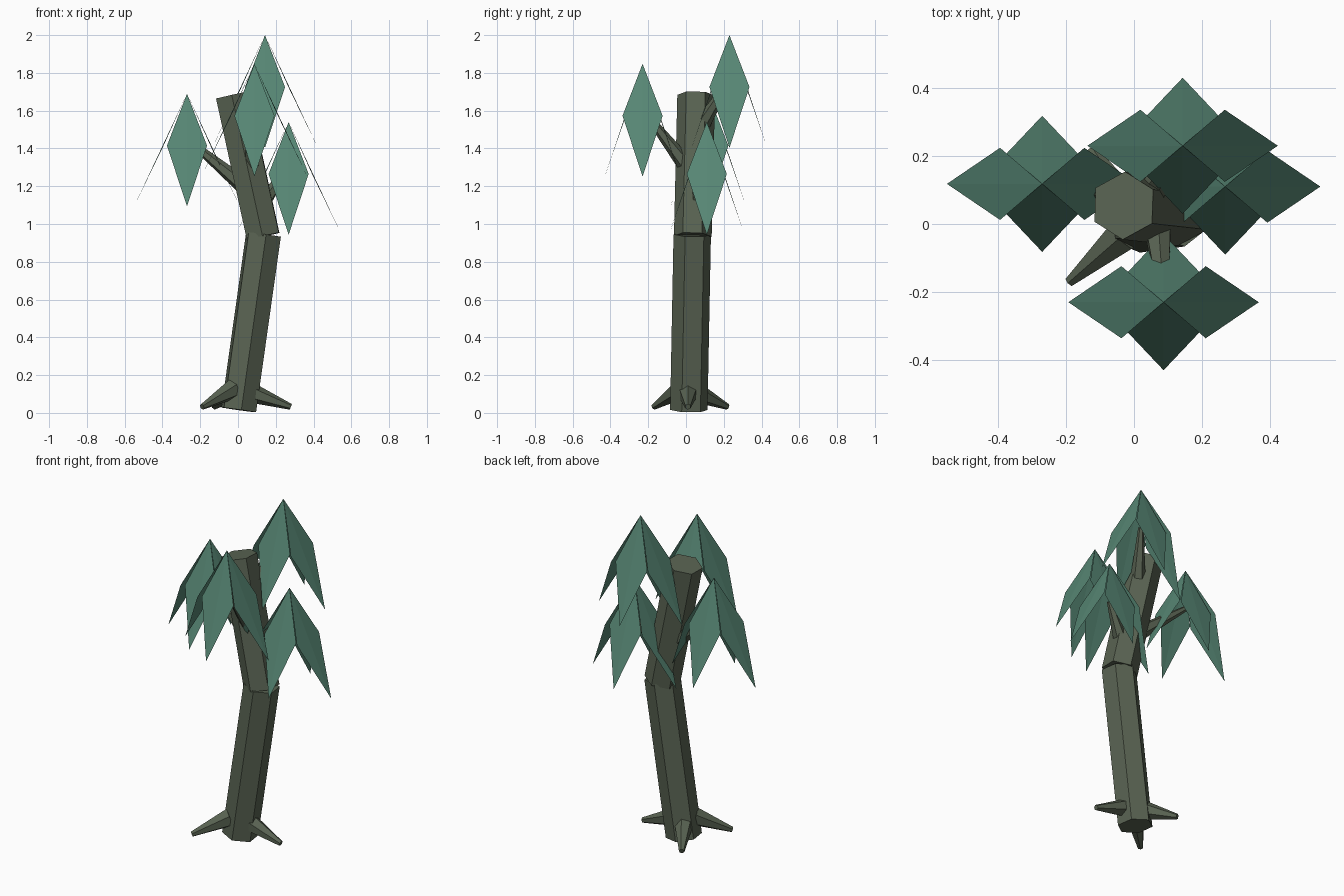
import bpy, bmesh, math
from mathutils import Vector, Matrix

if "Cube" in bpy.data.objects:
    bpy.data.objects.remove(bpy.data.objects["Cube"])


def material(name, rgb):
    m = bpy.data.materials.new(name)
    m.diffuse_color = (*rgb, 1)
    m.use_nodes = True
    m.node_tree.nodes["Principled BSDF"].inputs["Base Color"].default_value = m.diffuse_color
    return m


BARK = material("dark_bark", (0.10, 0.125, 0.085))
LEAF = material("blue_green_leaf", (0.095, 0.24, 0.175))


def finish(bm, name, mat):
    mesh = bpy.data.meshes.new(name)
    bm.to_mesh(mesh)
    bm.free()
    mesh.materials.append(mat)
    obj = bpy.data.objects.new(name, mesh)
    bpy.context.collection.objects.link(obj)


def limb(name, a, b, r1, r2, twist=0, sides=6):
    """Tapered prism between two points."""
    a, b = Vector(a), Vector(b)
    d = (b - a).normalized()
    u = Vector((1, 0, 0))
    if abs(d.x) > 0.5:
        u = d.cross(Vector((0, 0, 1)))
    u = (u - d * u.dot(d)).normalized()
    v = d.cross(u)
    bm = bmesh.new()
    rings = []
    for p, r in ((a, r1), (b, r2)):
        ring = []
        for i in range(sides):
            t = math.radians(twist + 30) + math.tau * i / sides
            ring.append(bm.verts.new(p + (u * math.cos(t) + v * math.sin(t)) * r))
        rings.append(ring)
    for i in range(sides):
        j = (i + 1) % sides
        bm.faces.new((rings[0][i], rings[0][j], rings[1][j], rings[1][i]))
    bm.faces.new(rings[0][::-1])
    bm.faces.new(rings[1])
    finish(bm, name, BARK)


# Two-part crooked trunk
limb("lower_trunk", (0.004, 0.015, 0.016), (0.135, 0.033, 0.945), 0.1, 0.1, 8)
limb("upper_trunk", (0.133, 0.036, 0.935), (-0.03, 0.054, 1.682), 0.1, 0.1, -2)

# Roots
roots = [((0.06, 0.01, 0.11), (0.28, 0.01, 0.032)),
         ((-0.02, 0.05, 0.11), (-0.125, 0.22, 0.032)),
         ((-0.03, -0.03, 0.125), (-0.19, -0.17, 0.032))]
for i, (a, b) in enumerate(roots):
    limb(f"root_{i + 1}", a, b, 0.055, 0.016)

# Branches: base point and leaf crown apex
crowns = [((0.07, 0.045, 1.17), (-0.27, 0.118, 1.69)),
          ((0.02, 0.05, 1.47), (0.143, 0.23, 2.0)),
          ((0.066, 0.04, 1.26), (0.087, -0.23, 1.848)),
          ((0.10, 0.04, 1.07), (0.268, 0.11, 1.54))]
for i, (base, apex) in enumerate(crowns):
    tip = Vector(apex) - Vector((0, 0, 0.24))
    limb(f"branch_{i + 1}", base, tip, 0.05, 0.015)

    # Crown of four drooping, creased diamond leaves
    bm = bmesh.new()
    for k in range(4):
        reach, mid = ((0.28, 0.124), (0.2, 0.088))[k % 2]
        turn = Matrix.Rotation(k * math.pi / 2, 3, "Z")
        top, left, end, right = [
            bm.verts.new(Vector(apex) + turn @ Vector(p)) for p in
            ((0, 0, 0), (mid, 0.106, -0.275), (reach, 0, -0.597), (mid, -0.106, -0.275))]
        bm.faces.new((top, end, left))
        bm.faces.new((top, right, end))
    finish(bm, f"leaf_crown_{i + 1}", LEAF)
